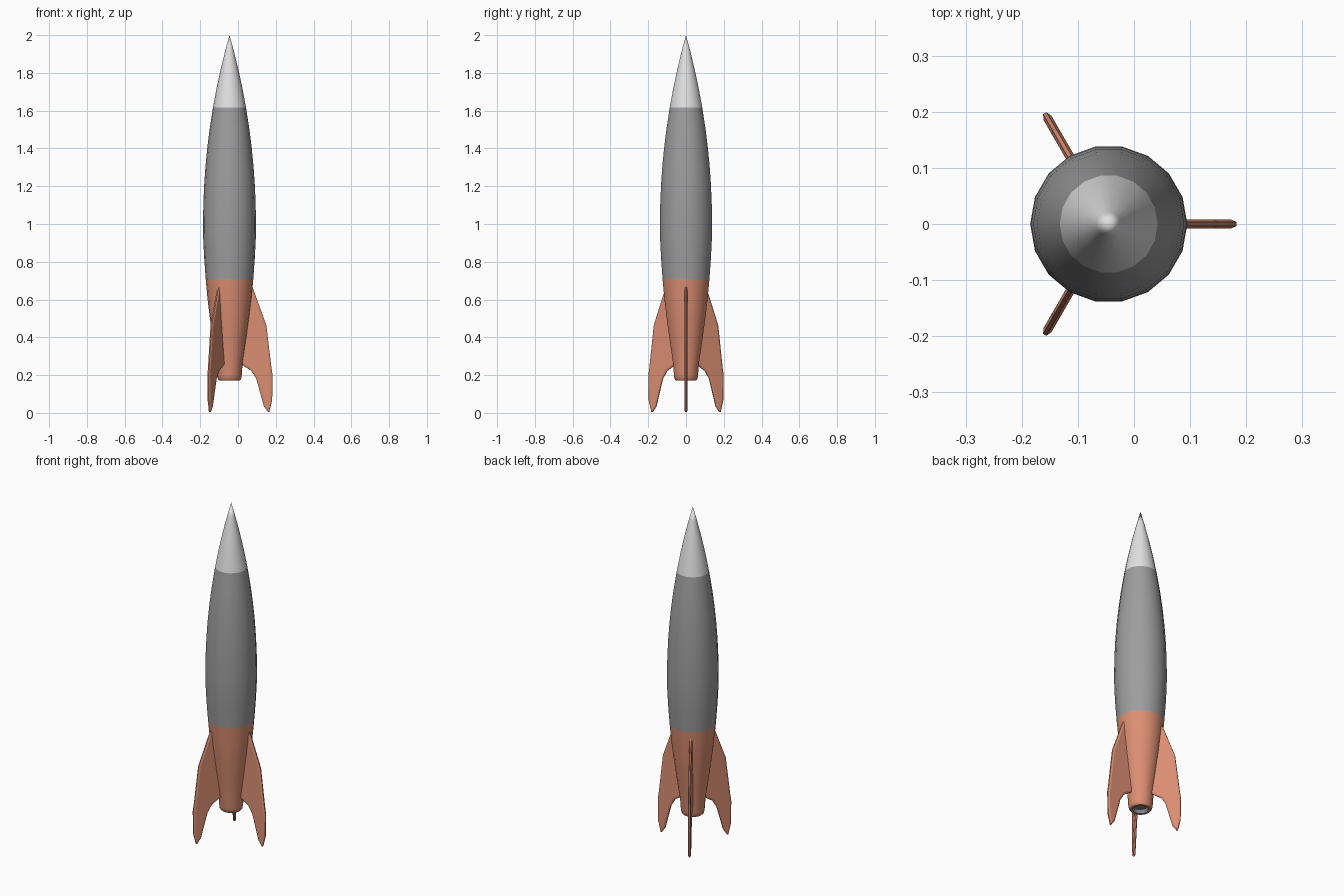
import bpy, bmesh, math
from mathutils import Matrix

if "Cube" in bpy.data.objects:
    bpy.data.objects.remove(bpy.data.objects["Cube"])

AXIS_X = -0.045   # hull axis, offset so the three fins are centred
SIDES = 18


def material(name, rgb):
    m = bpy.data.materials.new(name)
    m.diffuse_color = (*rgb, 1)
    m.use_nodes = True
    m.node_tree.nodes["Principled BSDF"].inputs["Base Color"].default_value = m.diffuse_color
    return m


copper = material("copper orange", (0.72, 0.275, 0.17))
grey = material("mid grey", (0.34, 0.34, 0.34))
white = material("light grey", (0.75, 0.75, 0.75))
dark = material("nozzle grey", (0.2, 0.22, 0.24))


def finish(name, bm, mat, angle):
    bmesh.ops.recalc_face_normals(bm, faces=bm.faces)
    me = bpy.data.meshes.new(name)
    bm.to_mesh(me)
    bm.free()
    me.materials.append(mat)
    ob = bpy.data.objects.new(name, me)
    bpy.context.collection.objects.link(ob)
    bpy.ops.object.select_all(action='DESELECT')
    ob.select_set(True)
    bpy.context.view_layer.objects.active = ob
    bpy.ops.object.shade_smooth_by_angle(angle=math.radians(angle))
    return ob


def lathe(name, profile, mat):
    """Spin (radius, z) points round the hull axis; radius 0 makes a tip."""
    bm = bmesh.new()
    verts = [bm.verts.new((r, 0, z)) for r, z in profile]
    edges = [bm.edges.new(p) for p in zip(verts, verts[1:])]
    bmesh.ops.spin(bm, geom=verts + edges, cent=(0, 0, 0), axis=(0, 0, 1),
                   angle=math.tau, steps=SIDES, use_merge=True)
    bmesh.ops.remove_doubles(bm, verts=bm.verts, dist=1e-5)
    bmesh.ops.translate(bm, verts=bm.verts, vec=(AXIS_X, 0, 0))
    return finish(name, bm, mat, 35)


def ogive(z):
    """Circular-arc hull radius: widest (0.14) at z = 1, pointed at z = 2."""
    return max(0, math.sqrt(3.6414 ** 2 - (z - 1) ** 2) - 3.5014)


# Nose cone and main hull
lathe("nose_cone", [(ogive(z), z) for z in (1.617, 1.72, 1.82, 1.92)] + [(0, 2.0)], white)
lathe("hull", [(0.126, 0.71), (0.134, 0.82)] +
      [(ogive(z), z) for z in (0.92, 1.0, 1.1, 1.2, 1.3, 1.4, 1.5, 1.617)], grey)

# Tail section with a rounded bottom lip, and the recessed nozzle
lathe("tail_section", [(0.042, 0.172), (0.055, 0.172), (0.062, 0.18), (0.065, 0.2),
                       (0.069, 0.26), (0.087, 0.38), (0.105, 0.51),
                       (0.117, 0.61), (0.126, 0.71)], copper)
lathe("nozzle", [(0, 0.195), (0.038, 0.195), (0.042, 0.172)], dark)

# Fins: flat plates with thinned rims, three round the tail
FIN = [(0.09, 0.70), (0.112, 0.695), (0.126, 0.655), (0.195, 0.465), (0.222, 0.24),
       (0.228, 0.2), (0.226, 0.066), (0.210, 0.004), (0.204, 0.004), (0.182, 0.035),
       (0.142, 0.18), (0.116, 0.222), (0.07, 0.252), (0.045, 0.256)]
for i in range(3):
    bm = bmesh.new()
    base = bm.faces.new([bm.verts.new((r, -0.0035, z)) for r, z in FIN])
    ext = bmesh.ops.extrude_face_region(bm, geom=[base], use_keep_orig=True)["geom"]
    bmesh.ops.translate(bm, vec=(0, 0.007, 0),
                        verts=[v for v in ext if isinstance(v, bmesh.types.BMVert)])
    bmesh.ops.recalc_face_normals(bm, faces=bm.faces)
    caps = [f for f in bm.faces if abs(f.normal.y) > 0.9]
    bmesh.ops.inset_individual(bm, faces=caps, thickness=0.01, depth=0.0045)
    bm.transform(Matrix.Translation((AXIS_X, 0, 0)) @ Matrix.Rotation(i * math.tau / 3, 4, 'Z'))
    finish(f"fin_{i + 1}", bm, copper, 20)
